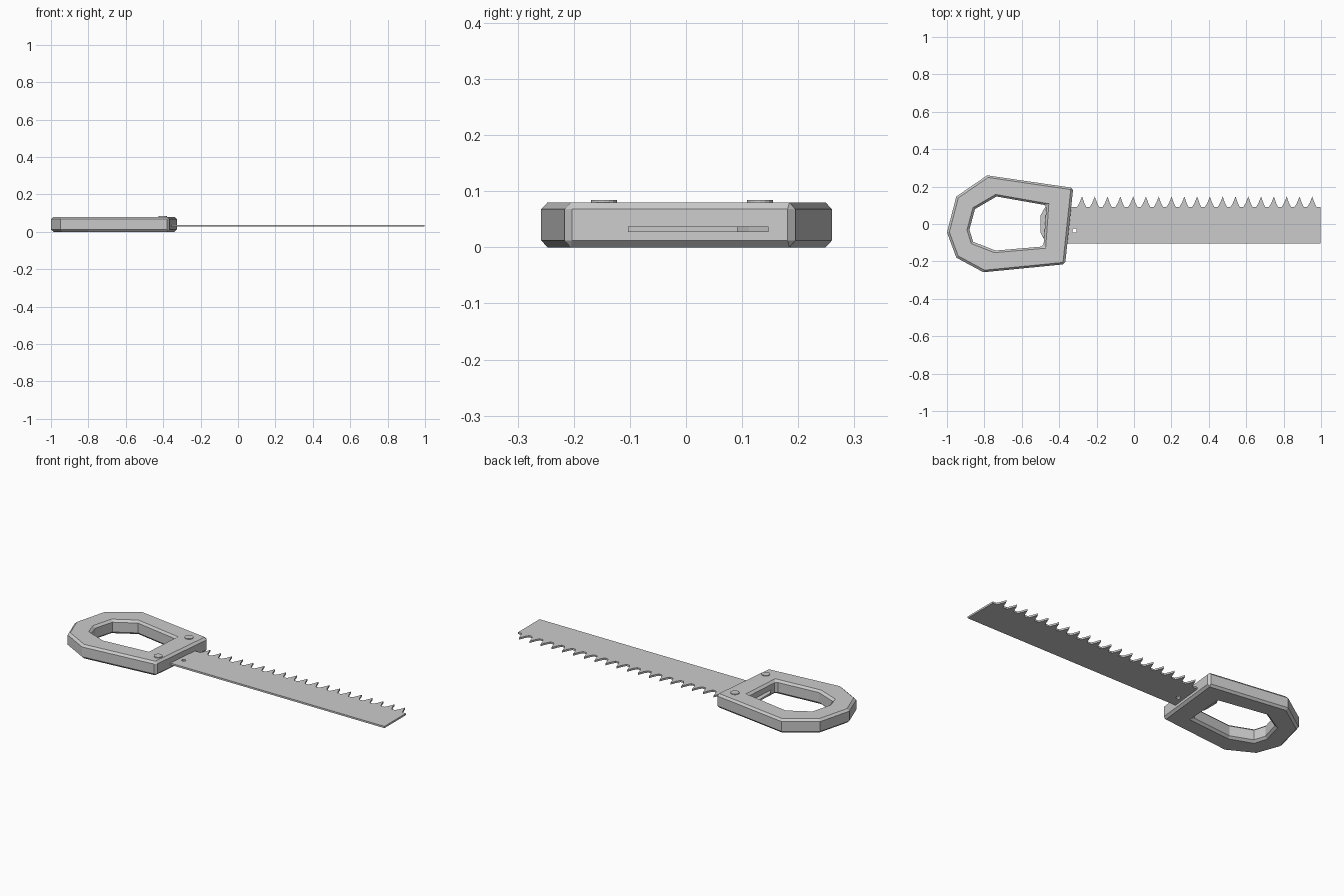
import bpy, bmesh, math

cube = bpy.data.objects.get("Cube")
if cube:
    bpy.data.objects.remove(cube, do_unlink=True)

grey = bpy.data.materials.new("plain_grey")
grey.use_nodes = True
COLOUR = (0.6, 0.6, 0.6, 1)
grey.diffuse_color = COLOUR
grey.node_tree.nodes["Principled BSDF"].inputs["Base Color"].default_value = COLOUR


def finish(bm, name):
    bmesh.ops.recalc_face_normals(bm, faces=bm.faces)
    mesh = bpy.data.meshes.new(name)
    bm.to_mesh(mesh)
    bm.free()
    mesh.materials.append(grey)
    obj = bpy.data.objects.new(name, mesh)
    bpy.context.collection.objects.link(obj)
    return obj


def extrude_up(bm, height):
    result = bmesh.ops.extrude_face_region(bm, geom=bm.faces[:])
    verts = [g for g in result["geom"] if isinstance(g, bmesh.types.BMVert)]
    bmesh.ops.translate(bm, verts=verts, vec=(0, 0, height))


def circle(x, y, radius, count):
    return [(x + radius * math.cos(math.tau * i / count),
             y + radius * math.sin(math.tau * i / count)) for i in range(count)]


# Handle: matching outer and inner outlines joined into a ring
outer = [(-1.0, -0.045), (-0.95, 0.147), (-0.785, 0.26), (-0.325, 0.193),
         (-0.368, -0.215), (-0.805, -0.258), (-0.95, -0.18)]
inner = [(-0.88, -0.03), (-0.85, 0.08), (-0.735, 0.147), (-0.468, 0.1),
         (-0.484, -0.12), (-0.74, -0.142), (-0.86, -0.095)]
bm = bmesh.new()
rings = [[bm.verts.new((x, y, 0)) for x, y in pts] for pts in (outer, inner)]
n = len(outer)
for i in range(n):
    j = (i + 1) % n
    bm.faces.new((rings[0][i], rings[0][j], rings[1][j], rings[1][i]))
extrude_up(bm, 0.08)
handle = finish(bm, "handle")
bevel = handle.modifiers.new("chamfer", 'BEVEL')
bevel.width = 0.012
bevel.segments = 1
bevel.limit_method = 'ANGLE'
bevel.angle_limit = math.radians(65)

# Blade: toothed outline with a small round hole, tang running into the grip
TEETH, STEP, FIRST = 19, 0.0684, -0.278
BASE, TIP = 0.092, 0.147
outline = [(-0.5, 0.045), (-0.5, -0.045), (-0.47, -0.103),
           (0.997, -0.103), (0.997, BASE)]
for k in reversed(range(TEETH)):
    x = FIRST + k * STEP
    outline += [(x + 0.022, BASE), (x + 0.012, BASE + 0.02), (x, TIP),
                (x - 0.014, BASE + 0.02), (x - 0.026, BASE)]
outline.append((-0.474, BASE))

bm = bmesh.new()
edges = []
for pts in (outline, circle(-0.318, -0.035, 0.012, 12)):
    verts = [bm.verts.new((x, y, 0.027)) for x, y in pts]
    edges += [bm.edges.new((verts[i - 1], verts[i])) for i in range(len(verts))]
bmesh.ops.triangle_fill(bm, edges=edges, use_beauty=True)
extrude_up(bm, 0.01)
finish(bm, "blade")

# Rivets on the upper face of the handle
for name, y in (("rivet_back", 0.132), ("rivet_front", -0.146)):
    bm = bmesh.new()
    bm.faces.new([bm.verts.new((px, py, 0.07)) for px, py in circle(-0.402, y, 0.023, 16)])
    extrude_up(bm, 0.014)
    finish(bm, name)
